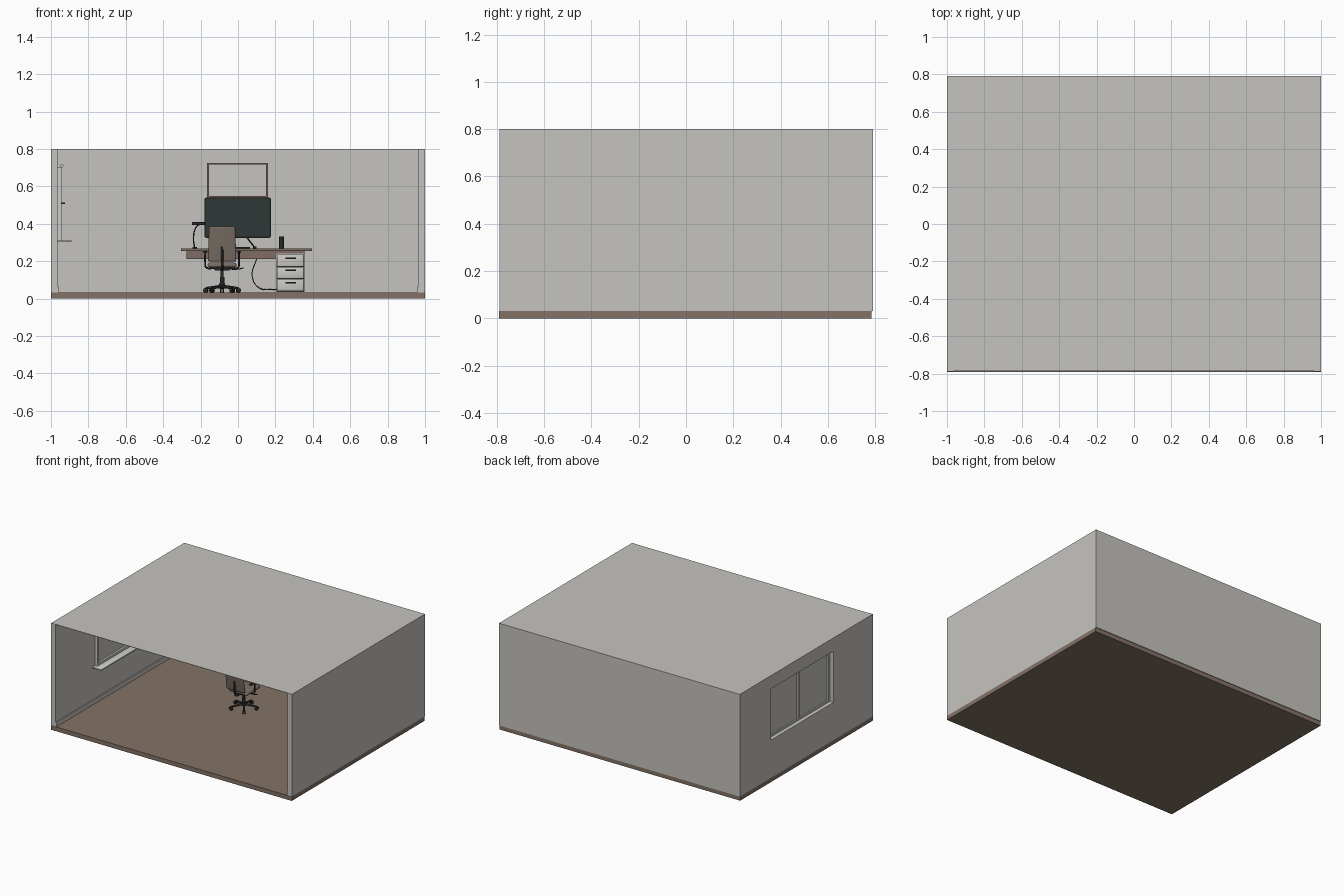
import bpy, bmesh, math
from mathutils import Vector, Matrix

if "Cube" in bpy.data.objects:
    bpy.data.objects.remove(bpy.data.objects["Cube"])


def mat(name, r, g, b):
    m = bpy.data.materials.new(name)
    m.diffuse_color = (r, g, b, 1)
    m.use_nodes = True
    m.node_tree.nodes["Principled BSDF"].inputs["Base Color"].default_value = m.diffuse_color
    return m


WALL = mat("wall grey", 0.56, 0.55, 0.52)
WOOD = mat("floor wood", 0.23, 0.17, 0.135)
DESK = mat("desk wood", 0.21, 0.155, 0.125)
FABRIC = mat("chair taupe", 0.20, 0.16, 0.135)
BLACK = mat("black plastic", 0.02, 0.021, 0.022)
SCREEN = mat("dark screen", 0.027, 0.038, 0.038)
WHITE = mat("light trim", 0.60, 0.59, 0.57)


def finish(name, bm, material, smooth=False):
    me = bpy.data.meshes.new(name)
    bm.to_mesh(me)
    bm.free()
    ob = bpy.data.objects.new(name, me)
    bpy.context.collection.objects.link(ob)
    me.materials.append(material)
    if smooth:
        bpy.ops.object.select_all(action='DESELECT')
        ob.select_set(True)
        bpy.context.view_layer.objects.active = ob
        bpy.ops.object.shade_smooth_by_angle(angle=math.radians(35))
    return ob


def box(name, x, y, z, material, bevel=0.0, seg=1, only=None):
    """Box from (min, max) pairs; 'only' limits the bevel to edges along one axis."""
    bm = bmesh.new()
    bmesh.ops.create_cube(bm, size=1)
    for v in bm.verts:
        v.co = Vector([(a + b) / 2 + c * (b - a) for (a, b), c in zip((x, y, z), v.co)])
    if bevel:
        edges = [e for e in bm.edges if only is None
                 or abs((e.verts[0].co - e.verts[1].co).normalized()[only]) > 0.9]
        bmesh.ops.bevel(bm, geom=edges, offset=bevel, segments=seg, affect='EDGES', profile=0.5)
    return finish(name, bm, material, bevel > 0)


def rod(name, p, q, r1, material, r2=None, n=20):
    p, q = Vector(p), Vector(q)
    d = q - p
    bm = bmesh.new()
    m = Matrix.Translation((p + q) / 2) @ d.to_track_quat('Z', 'Y').to_matrix().to_4x4()
    bmesh.ops.create_cone(bm, cap_ends=True, segments=n, radius1=r1,
                          radius2=r1 if r2 is None else r2, depth=d.length, matrix=m)
    return finish(name, bm, material, True)


def tube(name, pts, r, material):
    cu = bpy.data.curves.new(name, 'CURVE')
    cu.dimensions = '3D'
    cu.bevel_depth, cu.bevel_resolution, cu.use_fill_caps = r, 2, True
    sp = cu.splines.new('BEZIER')
    sp.bezier_points.add(len(pts) - 1)
    for b, p in zip(sp.bezier_points, pts):
        b.co = p
        b.handle_left_type = b.handle_right_type = 'AUTO'
    ob = bpy.data.objects.new(name, cu)
    bpy.context.collection.objects.link(ob)
    cu.materials.append(material)


# room shell, open to the front
F, H, IN, BK = 0.032, 0.8, 0.965, 0.755
box("floor", (-1, 1), (-0.79, 0.785), (0, F), WOOD)
box("back_wall", (-1, 1), (BK, 0.79), (F, H), WALL)
box("right_wall", (IN, 1), (-0.788, BK), (F, H), WALL)
box("ceiling", (-1, 1), (-0.787, 0.79), (H - 0.003, H), WALL)

# left wall pieces around the window opening
W0, W1, Z0, Z1 = -0.32, 0.42, 0.31, 0.70
box("left_wall_below", (-1, -IN), (-0.788, BK), (F, Z0), WALL)
box("left_wall_above", (-1, -IN), (-0.788, BK), (Z1, H), WALL)
box("left_wall_front", (-1, -IN), (-0.788, W0), (Z0, Z1), WALL)
box("left_wall_rear", (-1, -IN), (W1, BK), (Z0, Z1), WALL)

# baseboards
box("back_baseboard", (-IN, IN), (BK - 0.008, BK), (F, 0.065), WALL)
for s, n in ((-1, "left"), (1, "right")):
    box(n + "_baseboard", tuple(sorted((s * IN, s * (IN - 0.008)))), (-0.785, BK), (F, 0.065), WALL)

# window: frame, mullion, panes, sill, handle and rod
FX = (-0.972, -0.943)
mid = (W0 + W1) / 2
for y in (W0, mid - 0.01, W1 - 0.02):
    box("window_upright", FX, (y, y + 0.02), (Z0, Z1), WHITE)
for z in (Z0, Z1 - 0.02):
    box("window_rail", FX, (W0, W1), (z, z + 0.02), WHITE)
box("window_panes", (-0.962, -0.958), (W0, W1), (Z0, Z1), WALL)
box("window_sill", (-IN, -0.89), (W0 - 0.03, W1 + 0.03), (0.302, 0.312), WHITE, 0.003, 2)
box("outer_sill", (-1.0, -0.97), (W0, W1), (Z0, Z0 + 0.006), WHITE)
rod("blind_rod", (-0.942, W0 - 0.02, 0.71), (-0.942, W1 + 0.02, 0.71), 0.009, WHITE)
box("window_handle", (-0.943, -0.926), (mid - 0.006, mid + 0.006), (0.505, 0.515), BLACK)

# wall picture
PX, PZ, t = (-0.165, 0.16), (0.54, 0.725), 0.009
box("picture_panel", PX, (0.747, BK), PZ, WALL)
for z in (PZ[0], PZ[1] - t):
    box("picture_frame_rail", PX, (0.738, BK), (z, z + t), DESK)
for x in (PX[0], PX[1] - t):
    box("picture_frame_side", (x, x + t), (0.738, BK), PZ, DESK)

# desk with apron
box("desk_top", (-0.305, 0.395), (0.37, 0.75), (0.255, 0.268), DESK, 0.002, 2)
box("desk_apron", (-0.275, 0.355), (0.40, 0.745), (0.212, 0.255), DESK)

# drawer cabinet
box("cabinet", (0.205, 0.355), (0.395, 0.73), (0.036, 0.24), WHITE)
for a, b in ((0.043, 0.103), (0.11, 0.167), (0.174, 0.236)):
    box("drawer_gap", (0.207, 0.353), (0.392, 0.396), (a - 0.004, a), BLACK)
    box("drawer_front", (0.208, 0.352), (0.384, 0.395), (a, b), WHITE, 0.002, 2)
    z = a + 0.042
    box("drawer_handle", (0.255, 0.31), (0.374, 0.379), (z - 0.003, z + 0.003), BLACK)
    for x in (0.258, 0.303):
        box("handle_post", (x, x + 0.004), (0.377, 0.385), (z - 0.002, z + 0.002), BLACK)

# monitor on splayed legs
box("monitor_body", (-0.18, 0.177), (0.64, 0.66), (0.325, 0.54), BLACK, 0.012, 4, only=1)
box("monitor_screen", (-0.172, 0.169), (0.637, 0.641), (0.334, 0.532), SCREEN)
box("monitor_rear", (-0.10, 0.10), (0.658, 0.68), (0.36, 0.48), BLACK, 0.008, 2)
for s in (-1, 1):
    for y in (0.60, 0.70):
        rod("monitor_leg", (s * 0.045, 0.655, 0.33), (s * 0.09, y, 0.272), 0.004, BLACK, n=10)

# desk items
box("keyboard", (-0.14, 0.065), (0.46, 0.53), (0.268, 0.277), BLACK, 0.002, 2)
box("mouse", (0.08, 0.10), (0.475, 0.51), (0.268, 0.280), BLACK, 0.004, 3)
rod("pen_cup", (0.232, 0.58, 0.268), (0.232, 0.58, 0.333), 0.013, BLACK)

# desk lamp
rod("lamp_base", (-0.232, 0.60, 0.268), (-0.232, 0.60, 0.276), 0.012, BLACK)
tube("lamp_neck", [(-0.232, 0.60, 0.27), (-0.238, 0.60, 0.33), (-0.222, 0.60, 0.385),
                   (-0.205, 0.60, 0.398)], 0.0035, BLACK)
box("lamp_head", (-0.247, -0.175), (0.585, 0.615), (0.393, 0.409), BLACK, 0.005, 3)

# cable below the desk
tube("power_cable", [(0.10, 0.72, 0.215), (0.076, 0.72, 0.12), (0.11, 0.72, 0.06),
                     (0.21, 0.72, 0.048)], 0.0025, BLACK)

# office chair
CX, CY = -0.085, 0.19
for i in range(5):
    a = math.radians(90 + 72 * i)
    c, s = math.cos(a), math.sin(a)
    ex, ey = CX + 0.092 * c, CY + 0.092 * s
    rod("chair_foot", (CX, CY, 0.066), (ex, ey, 0.056), 0.009, BLACK, 0.006, 12)
    for k in (-1, 1):
        rod("caster_wheel", (ex - s * k * 0.003, ey + c * k * 0.003, 0.044),
            (ex - s * k * 0.010, ey + c * k * 0.010, 0.044), 0.012, BLACK, n=16)
rod("chair_hub", (CX, CY, 0.055), (CX, CY, 0.08), 0.016, BLACK)
rod("chair_column_lower", (CX, CY, 0.08), (CX, CY, 0.115), 0.012, BLACK)
rod("chair_column_upper", (CX, CY, 0.11), (CX, CY, 0.155), 0.008, BLACK)
box("chair_mechanism", (CX - 0.04, CX + 0.04), (CY - 0.05, CY + 0.05), (0.15, 0.168), BLACK, 0.005, 2)
tube("height_lever", [(CX + 0.03, CY, 0.158), (CX + 0.085, CY, 0.158), (CX + 0.115, CY, 0.164)], 0.003, BLACK)
box("chair_seat", (CX - 0.077, CX + 0.077), (CY - 0.075, CY + 0.09), (0.167, 0.192), FABRIC, 0.011, 4)
tube("back_support", [(CX, CY - 0.03, 0.158), (CX, CY - 0.095, 0.165), (CX, CY - 0.108, 0.22),
                      (CX, CY - 0.11, 0.28)], 0.007, BLACK)
back = box("chair_back", (CX - 0.076, CX + 0.076), (CY - 0.103, CY - 0.083), (0.198, 0.387), FABRIC, 0.0095, 4)
for v in back.data.vertices:  # lean the back and taper its top
    k = (v.co.z - 0.198) / 0.19
    v.co.y -= 0.03 * k * k
    v.co.x = CX + (v.co.x - CX) * (1 - 0.08 * k)
for s, n in ((-1, "left"), (1, "right")):
    x = CX + s * 0.09
    tube(n + "_arm_post", [(CX + s * 0.04, CY, 0.163), (x - s * 0.004, CY, 0.168),
                           (x, CY, 0.19), (x, CY, 0.25)], 0.005, BLACK)
    box(n + "_arm_pad", (x - 0.012, x + 0.012), (CY - 0.055, CY + 0.065), (0.246, 0.256), BLACK, 0.004, 3)
